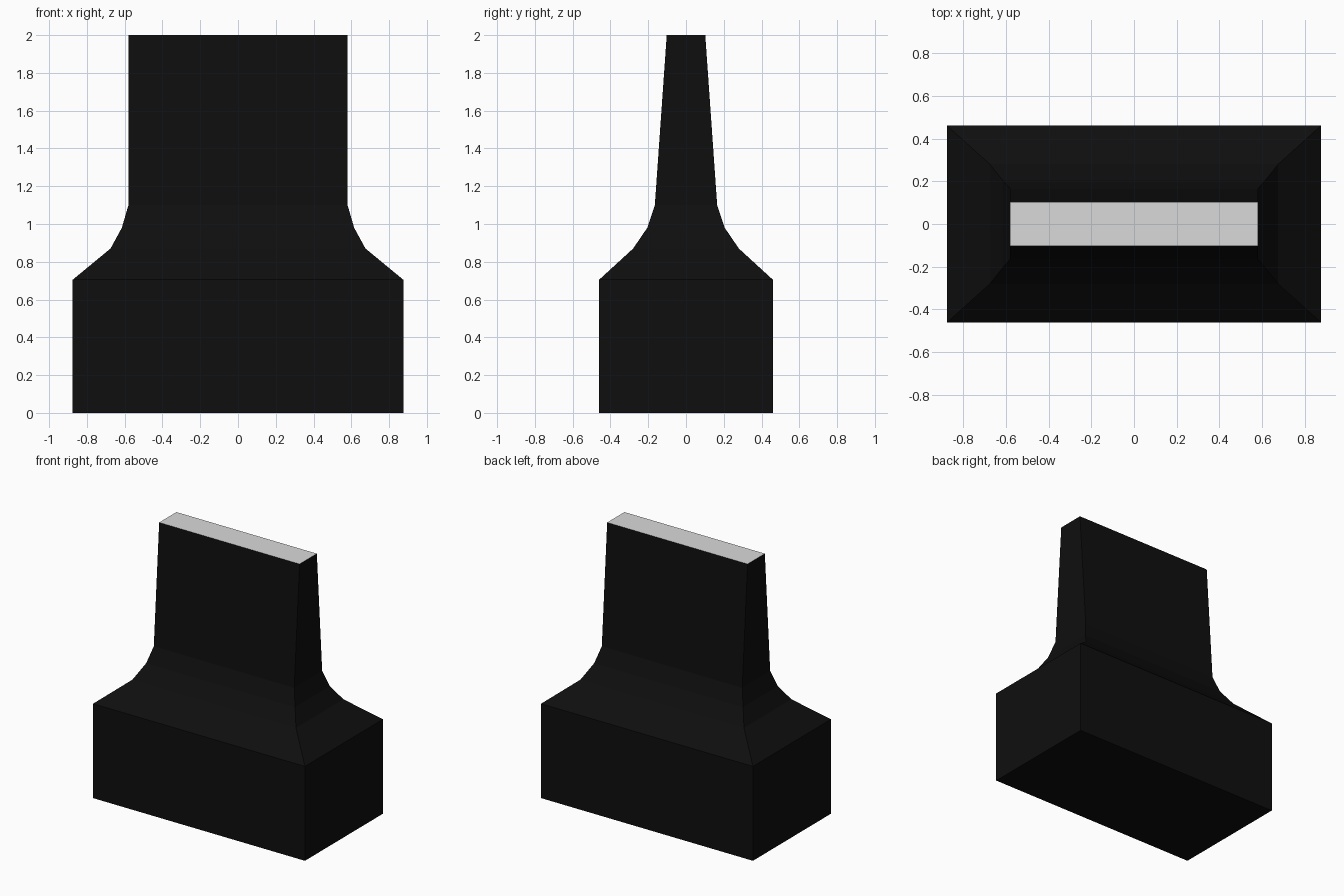
import bpy
import bmesh

cube = bpy.data.objects.get("Cube")
if cube:
    bpy.data.objects.remove(cube, do_unlink=True)


def make_material(name, level):
    mat = bpy.data.materials.new(name)
    mat.use_nodes = True
    colour = (level, level, level, 1)
    mat.diffuse_color = colour
    mat.node_tree.nodes["Principled BSDF"].inputs["Base Color"].default_value = colour
    return mat


# Rectangular sections from base to tip: half width, half depth, height
SECTIONS = [
    (0.875, 0.46, 0.0),
    (0.875, 0.46, 0.705),
    (0.675, 0.28, 0.87),
    (0.615, 0.205, 0.98),
    (0.58, 0.165, 1.1),
    (0.58, 0.102, 2.0),
]
CORNERS = [(-1, -1), (1, -1), (1, 1), (-1, 1)]

# Loft the body through the sections
bm = bmesh.new()
rings = [[bm.verts.new((sx * w, sy * d, z)) for sx, sy in CORNERS]
         for w, d, z in SECTIONS]
for low, high in zip(rings, rings[1:]):
    for i in range(len(CORNERS)):
        j = (i + 1) % len(CORNERS)
        bm.faces.new((low[i], low[j], high[j], high[i]))
bm.faces.new(reversed(rings[0]))
tip = bm.faces.new(rings[-1])
tip.material_index = 1  # pale tip on the dark body

mesh = bpy.data.meshes.new("tapered_body")
bm.to_mesh(mesh)
bm.free()
mesh.materials.append(make_material("black", 0.0045))
mesh.materials.append(make_material("light grey", 0.7))
body = bpy.data.objects.new("tapered_body", mesh)
bpy.context.collection.objects.link(body)
